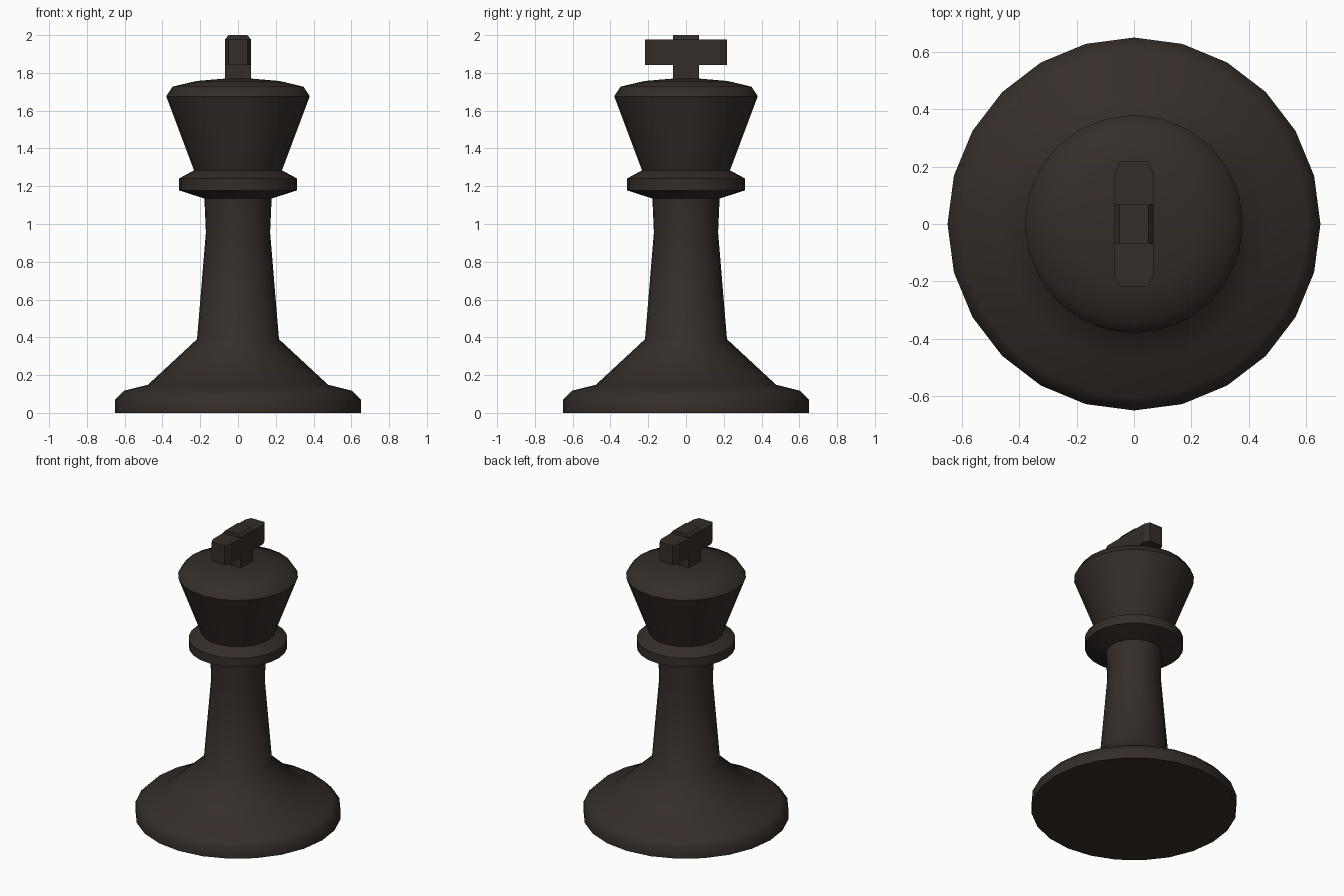
import bpy, bmesh, math
from mathutils import Vector

if "Cube" in bpy.data.objects:
    bpy.data.objects.remove(bpy.data.objects["Cube"])

mat = bpy.data.materials.new("dark_wood")
mat.diffuse_color = (0.035, 0.026, 0.022, 1)
mat.use_nodes = True
mat.node_tree.nodes["Principled BSDF"].inputs["Base Color"].default_value = mat.diffuse_color


def finish(name, bm):
    bmesh.ops.remove_doubles(bm, verts=bm.verts, dist=1e-4)
    bmesh.ops.recalc_face_normals(bm, faces=bm.faces)
    mesh = bpy.data.meshes.new(name)
    bm.to_mesh(mesh)
    bm.free()
    mesh.materials.append(mat)
    obj = bpy.data.objects.new(name, mesh)
    bpy.context.collection.objects.link(obj)
    return obj


def lathe(name, profile, sides=24):
    bm = bmesh.new()
    verts = [bm.verts.new((r, 0, z)) for r, z in profile]
    edges = [bm.edges.new(p) for p in zip(verts, verts[1:])]
    bmesh.ops.spin(bm, geom=verts + edges, cent=(0, 0, 0), axis=(0, 0, 1),
                   angle=math.tau, steps=sides, use_duplicate=False)
    obj = finish(name, bm)
    bpy.ops.object.select_all(action='DESELECT')
    obj.select_set(True)
    bpy.context.view_layer.objects.active = obj
    bpy.ops.object.shade_smooth_by_angle(angle=math.radians(46))
    return obj


def prism(name, points, offset):
    bm = bmesh.new()
    face = bm.faces.new([bm.verts.new(p) for p in points])
    res = bmesh.ops.extrude_face_region(bm, geom=[face], use_keep_orig=True)
    moved = [v for v in res["geom"] if isinstance(v, bmesh.types.BMVert)]
    bmesh.ops.translate(bm, verts=moved, vec=Vector(offset))
    return finish(name, bm)


# Turned body: foot, stem, collar, flared head and shallow domed cap
lathe("turned_body", [
    (0, 0), (0.65, 0), (0.65, 0.07), (0.605, 0.117), (0.477, 0.149),
    (0.217, 0.39), (0.17, 0.955), (0.178, 1.135),
    (0.312, 1.178), (0.312, 1.241), (0.233, 1.284),
    (0.38, 1.676), (0.347, 1.727), (0.22, 1.757), (0.08, 1.769), (0, 1.77)])

# Finial cross: upright with a chamfered top, bar with chamfered ends
w, c = 0.068, 0.05
prism("cross_upright",
      [(-w, -w, 1.75), (w, -w, 1.75), (w, -w, 1.978), (c, -w, 2.0),
       (-c, -w, 2.0), (-w, -w, 1.978)], (0, 2 * w, 0))
prism("cross_bar",
      [(-w, -0.18, 1.842), (-c, -0.218, 1.842), (c, -0.218, 1.842),
       (w, -0.18, 1.842), (w, 0.18, 1.842), (c, 0.218, 1.842),
       (-c, 0.218, 1.842), (-w, 0.18, 1.842)], (0, 0, 0.135))
